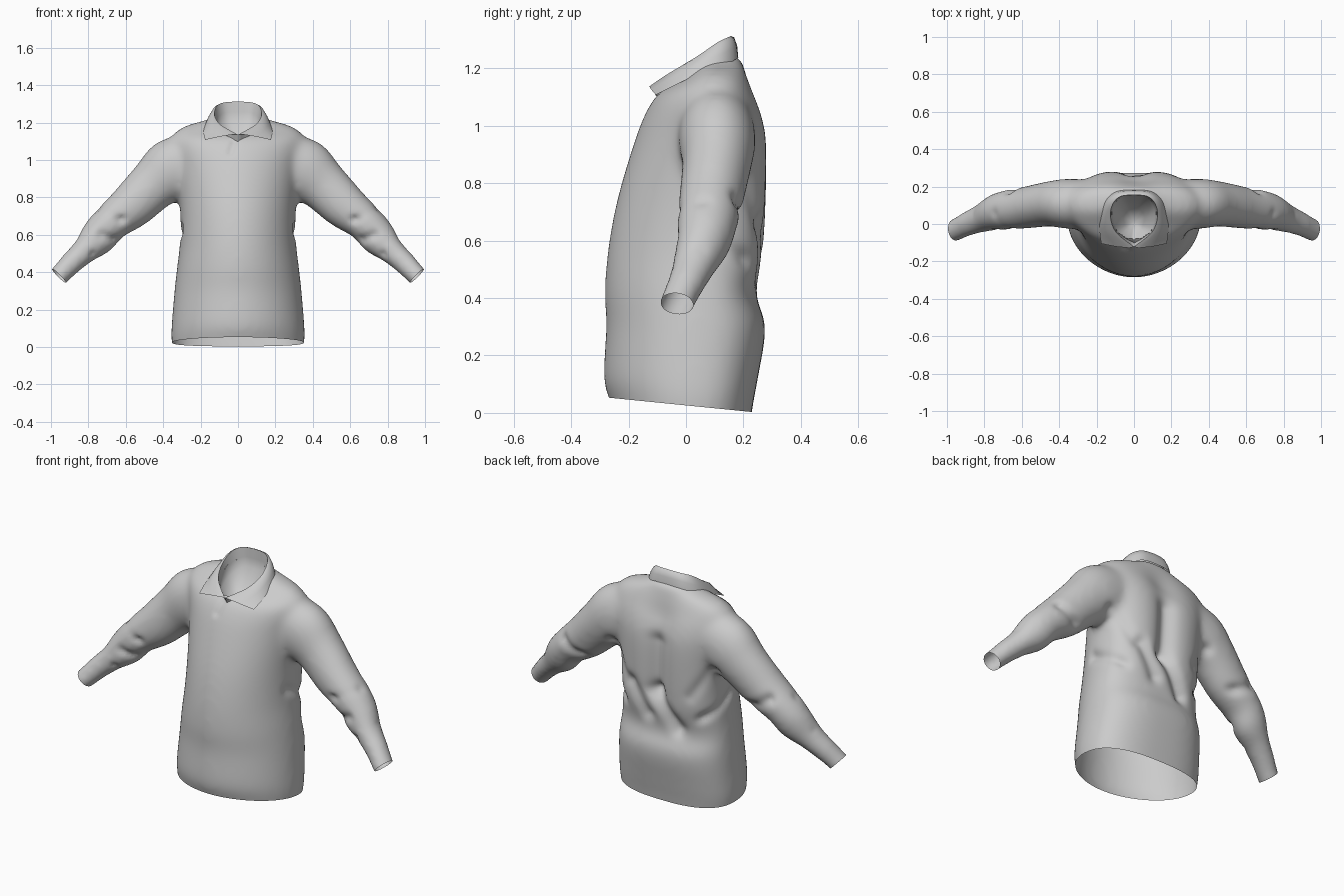
import bpy, bmesh, math
from mathutils import Vector

if "Cube" in bpy.data.objects:
    bpy.data.objects.remove(bpy.data.objects["Cube"])


def spline(rows, steps):
    """Catmull-Rom interpolation through rows of numbers."""
    out = []
    for i in range(len(rows) - 1):
        a, b, c, d = (rows[min(max(i + k, 0), len(rows) - 1)] for k in (-1, 0, 1, 2))
        for s in range(steps):
            t = s / steps
            out.append([0.5 * (2 * q + (r - p) * t + (2 * p - 5 * q + 4 * r - w) * t * t
                               + (3 * q - p - 3 * r + w) * t ** 3)
                        for p, q, r, w in zip(a, b, c, d)])
    return out + [list(rows[-1])]


def loft(bm, rings, closed=True):
    """Skin a list of point rings; closed rings also get end caps."""
    vs = [[bm.verts.new(p) for p in ring] for ring in rings]
    n = len(vs[0])
    for a, b in zip(vs, vs[1:]):
        for i in range(n if closed else n - 1):
            j = (i + 1) % n
            bm.faces.new((a[i], a[j], b[j], b[i]))
    if closed:
        bm.faces.new(vs[0][::-1])
        bm.faces.new(vs[-1])


def make_object(name, bm):
    bmesh.ops.recalc_face_normals(bm, faces=bm.faces[:])
    me = bpy.data.meshes.new(name)
    bm.to_mesh(me)
    bm.free()
    ob = bpy.data.objects.new(name, me)
    bpy.context.collection.objects.link(ob)
    return ob


def torso_ring(row, n=48):
    z, hw, yf, yb = row
    yc = 0.02 + 0.07 * min(max(z, 0), 1)
    pts = []
    for i in range(n):
        c, s = math.cos(math.tau * i / n), math.sin(math.tau * i / n)
        e = 2 / (2.6 if s > 0 else 1.93)
        depth = yb - yc if s > 0 else yc - yf
        pts.append((math.copysign(abs(c) ** e, c) * hw,
                    yc + math.copysign(abs(s) ** e, s) * depth, z))
    return pts


# torso: height, half width, front y, back y
torso = [(-.06, .345, -.24, .22), (.04, .357, -.265, .235), (.12, .355, -.287, .25),
         (.3, .34, -.278, .277), (.42, .327, -.283, .243), (.57, .31, -.272, .278),
         (.75, .31, -.238, .29), (.95, .33, -.178, .29), (1.05, .35, -.138, .268),
         (1.11, .355, -.098, .242), (1.15, .335, -.035, .225), (1.185, .275, .015, .21),
         (1.215, .17, .05, .2), (1.245, .1, .09, .188)]
# sleeve: centre x, y, z, radius in the front plane, radius in depth
sleeve = [(.22, .105, 1.0, .15, .13), (.35, .108, .945, .172, .135), (.45, .108, .868, .14, .122),
          (.565, .09, .757, .125, .115), (.685, .075, .662, .102, .107), (.752, .06, .582, .1, .097),
          (.825, .03, .51, .071, .08), (.895, 0, .445, .063, .07), (.957, -.032, .38, .056, .066),
          (.99, -.04, .347, .055, .065)]

bm = bmesh.new()
loft(bm, [torso_ring(r) for r in spline(torso, 4)])
path = spline(sleeve, 4)
for side in (1, -1):
    rings = []
    for i, (x, y, z, r, ry) in enumerate(path):
        a, b = path[max(i - 1, 0)], path[min(i + 1, len(path) - 1)]
        t = Vector((b[0] - a[0], 0, b[2] - a[2])).normalized()
        ring = []
        for k in range(28):
            c, s = math.cos(math.tau * k / 28), math.sin(math.tau * k / 28)
            ring.append((side * (x - t.z * r * c), y + ry * s, z + t.x * r * c))
        rings.append(ring)
    loft(bm, rings)
shirt = make_object("shirt_body", bm)

# fuse torso and sleeves into one cloth surface
mod = shirt.modifiers.new("fuse", 'REMESH')
mod.mode = 'VOXEL'
mod.voxel_size = 0.014
fused = bpy.data.meshes.new_from_object(shirt.evaluated_get(bpy.context.evaluated_depsgraph_get()))
shirt.modifiers.clear()
shirt.data = fused

bm = bmesh.new()
bm.from_mesh(fused)
for _ in range(16):
    bmesh.ops.smooth_vert(bm, verts=bm.verts[:], factor=0.5,
                          use_axis_x=True, use_axis_y=True, use_axis_z=True)

# cloth folds: start, end, depth, width
folds = [((0, .26, 1.06), (.01, .28, .66), .025, .1),
         ((0, .28, .93), (.01, .28, .66), .03, .05),
         ((.01, .28, .64), (-.12, .25, .45), .035, .04),
         ((.17, .27, .66), (.07, .25, .5), .025, .04),
         ((-.02, -.105, 1.1), (-.04, -.14, 1.04), .009, .018)]
for s in (1, -1):
    folds += [((s * .62, -.03, .68), (s * .73, .06, .72), .018, .025),
              ((s * .66, .0, .57), (s * .73, -.04, .60), .015, .025),
              ((s * .78, -.02, .50), (s * .84, .05, .56), .012, .02),
              ((s * .52, .18, .66), (s * .66, .17, .74), .018, .03),
              ((s * .31, .02, .63), (s * .25, .24, .52), .018, .03),
              ((s * .33, .22, .82), (s * .22, .28, .66), .022, .035)]
bm.normal_update()
shift = []
for v in bm.verts:
    push = 0
    for a, b, depth, width in folds:
        a, b = Vector(a), Vector(b)
        ab = b - a
        t = min(max((v.co - a).dot(ab) / ab.length_squared, 0), 1)
        push += depth * math.exp(-((v.co - a - ab * t).length / width) ** 2)
    shift.append(v.normal * -push)
for v, d in zip(bm.verts, shift):
    v.co += d

# open the hem and the cuffs
cuts = [((0, -.26, .052), (0, -.1, -1))]
cuts += [((s * .957, -.032, .38), (s * .7, -.12, -.7)) for s in (1, -1)]
for co, no in cuts:
    bmesh.ops.bisect_plane(bm, geom=bm.verts[:] + bm.edges[:] + bm.faces[:],
                           plane_co=co, plane_no=no, clear_outer=True)
# open the neck
hole = []
for f in bm.faces:
    c = f.calc_center_median()
    if c.z > 1.04 and (c.x / .125) ** 2 + ((c.y - .045) / .125) ** 2 < 1:
        hole.append(f)
bmesh.ops.delete(bm, geom=hole, context='FACES')
bm.to_mesh(fused)
bm.free()

# folded collar: neck seam, fold line and outer edge, from centre back to front
seam = [(0, .15, 1.2), (.06, .145, 1.2), (.1, .1, 1.17), (.11, .04, 1.14), (.085, -.04, 1.1), (0, -.085, 1.07)]
fold = [(0, .156, 1.312), (.07, .148, 1.308), (.112, .11, 1.29), (.126, .04, 1.242),
        (.095, -.045, 1.19), (0, -.122, 1.135)]
edge = [(0, .182, 1.238), (.09, .175, 1.232), (.155, .125, 1.205), (.178, .05, 1.182),
        (.184, -.035, 1.142), (.175, -.105, 1.107)]
pit = Vector((0, .01, 1.03))
bm = bmesh.new()
rows = []
for s, f, e in zip(*(spline(r, 4) for r in (seam, fold, edge))):
    s, f, e = Vector(s), Vector(f), Vector(e)
    out = Vector((f.x, f.y - .03, .1)).normalized() * .01
    # the inner side runs down into a closed pocket at the neck
    rows.append([pit, s.lerp(pit, .5), s, s.lerp(f, .5), f, f.lerp(e, .15) + out,
                 f.lerp(e, .55) + out, e])
loft(bm, rows, closed=False)
bmesh.ops.remove_doubles(bm, verts=bm.verts[:], dist=1e-4)
collar = make_object("collar", bm)
mirror = collar.modifiers.new("mirror", 'MIRROR')
mirror.use_clip = True

for ob, angle in ((shirt, 60), (collar, 50)):
    bpy.ops.object.select_all(action='DESELECT')
    ob.select_set(True)
    bpy.context.view_layer.objects.active = ob
    bpy.ops.object.shade_smooth_by_angle(angle=math.radians(angle))
